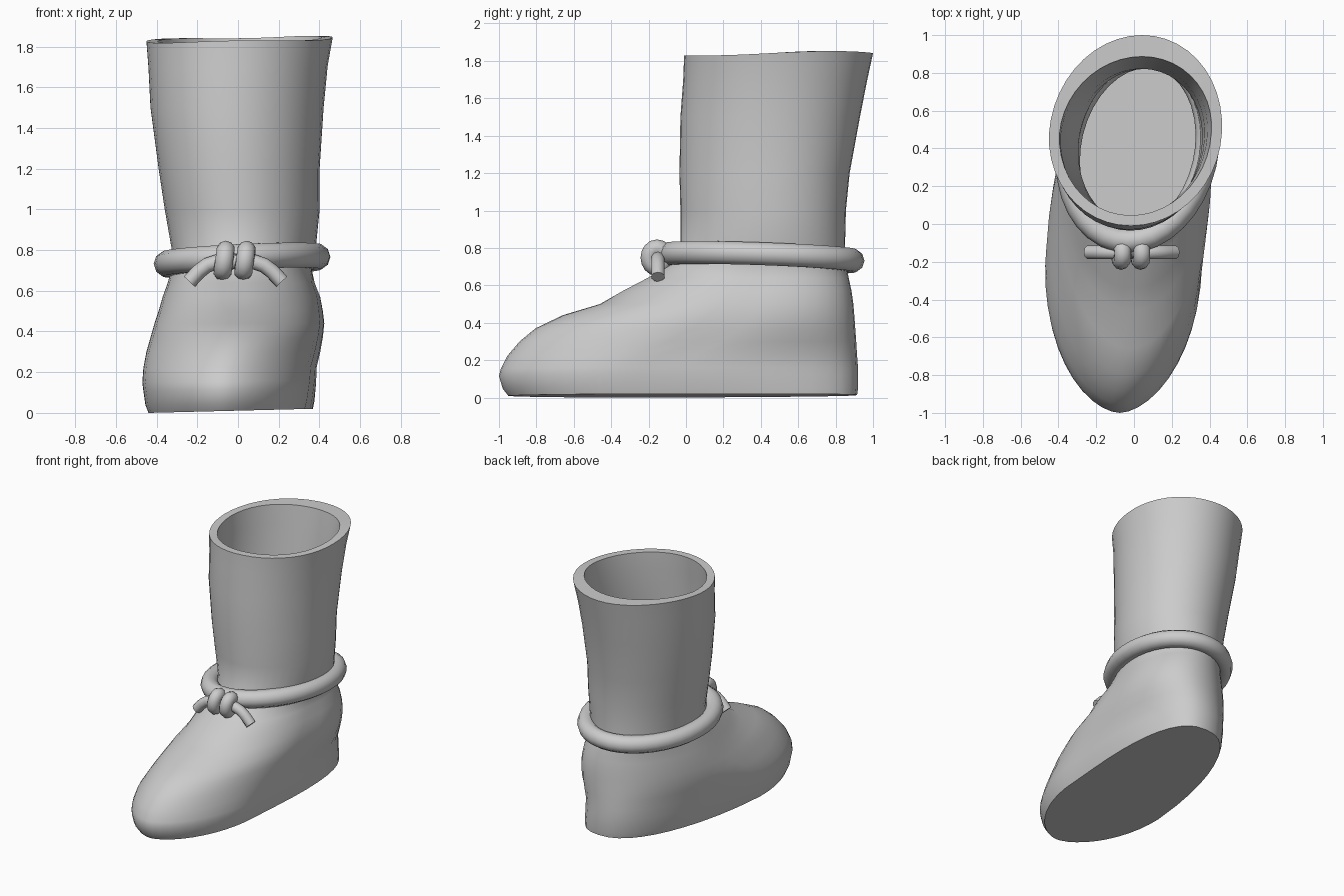
import bpy, bmesh
from math import sin, cos, pi, radians
from mathutils import Vector

cube = bpy.data.objects.get("Cube")
if cube:
    bpy.data.objects.remove(cube)

# One plain grey for the whole boot
GREY = (0.6, 0.6, 0.6, 1)
grey = bpy.data.materials.new("plain_grey")
grey.use_nodes = True
grey.diffuse_color = GREY
grey.node_tree.nodes["Principled BSDF"].inputs["Base Color"].default_value = GREY


def finish(bm, name):
    bmesh.ops.recalc_face_normals(bm, faces=bm.faces)
    mesh = bpy.data.meshes.new(name)
    bm.to_mesh(mesh)
    bm.free()
    obj = bpy.data.objects.new(name, mesh)
    bpy.context.collection.objects.link(obj)
    mesh.materials.append(grey)
    bpy.ops.object.select_all(action="DESELECT")
    obj.select_set(True)
    bpy.context.view_layer.objects.active = obj
    bpy.ops.object.shade_smooth_by_angle(angle=radians(50))


def bridge(bm, a, b):
    for i in range(len(a)):
        j = (i + 1) % len(a)
        bm.faces.new((a[i], a[j], b[j], b[i]))


def tube(name, points, radius, sides=10, closed=False, up=(0, 0, 1)):
    """Sweep a round section along a path."""
    bm = bmesh.new()
    pts = [Vector(p) for p in points]
    n = len(pts)
    rings = []
    for i, p in enumerate(pts):
        before = pts[i - 1] if closed or i else p
        after = pts[(i + 1) % n] if closed or i < n - 1 else p
        along = (after - before).normalized()
        side = along.cross(Vector(up)).normalized()
        top = side.cross(along)
        rings.append([bm.verts.new(p + radius * (side * cos(a) + top * sin(a)))
                      for a in (2 * pi * k / sides for k in range(sides))])
    for a, b in zip(rings, rings[1:]):
        bridge(bm, a, b)
    if closed:
        bridge(bm, rings[-1], rings[0])
    else:
        bm.faces.new(rings[0])
        bm.faces.new(rings[-1])
    finish(bm, name)


# Boot levels: height, right edge, left edge, front, back, y of widest point
LEVELS = [
    (0.00, -.44, .335, -.95, .915, -.26),
    (0.04, -.455, .345, -.98, .92, -.26),
    (0.11, -.465, .355, -1.0, .92, -.25),
    (0.15, -.47, .36, -.99, .92, -.22),
    (0.22, -.465, .365, -.955, .915, -.14),
    (0.30, -.45, .385, -.89, .91, .04),
    (0.37, -.43, .40, -.805, .905, .17),
    (0.44, -.41, .41, -.66, .90, .25),
    (0.50, -.39, .405, -.46, .895, .3),
    (0.57, -.37, .395, -.345, .885, .34),
    (0.64, -.345, .37, -.21, .87, .37),
    (0.71, -.325, .36, -.09, .855, .40),
    (0.80, -.325, .38, -.03, .85, .42),
    (1.00, -.36, .4, -.03, .855, .42),
    (1.20, -.39, .40, -.035, .875, .43),
    (1.50, -.43, .42, -.03, .93, .45),
    (1.70, -.44, .44, -.015, .97, .47),
    (1.835, -.45, .465, -.01, 1.0, .48),
]
SIDES = 44


def power(v, e):
    return abs(v) ** e * (1 if v > 0 else -1)


def boot_ring(bm, z, right, left, front, back, wide):
    foot = max(0, 1 - z / 0.7)
    mid, half = (right + left) / 2, (left - right) / 2
    ring = []
    for k in range(SIDES):
        a = 2 * pi * k / SIDES
        c, s = cos(a), sin(a)
        if s > 0:
            # squarish heel, swung towards the left side
            bulge = 1 - 0.17 * foot
            x = mid + half * power(c, bulge) + (0.035 + 0.115 * foot ** 0.5) * s
            y = wide + (back - wide) * power(s, bulge)
        else:
            # tapered toe, and a skewed front on the shaft
            x = mid + half * power(c, 1 + 0.16 * foot) + 0.02 * s * (1 if foot else 1.2)
            y = wide + (wide - front) * s
        # tilted sole and wavy top edge
        dz = 0.025 * (x + .44) * max(0, 1 - z / 0.3)
        if z > 1.6:
            dz += (0.011 * s + 0.008 * c + 0.005 * sin(3 * a)) * (z - 1.6) / 0.235
        # pinched crease on the instep
        if 0.5 < z < 0.7 and s < -0.99:
            y += 0.012
        ring.append(bm.verts.new((x, y, z + dz)))
    return ring


# Boot shell: outer loft, top rim and an inner lining whose back thickens upwards
bm = bmesh.new()
outer = [boot_ring(bm, *level) for level in LEVELS]
inner = []
for z, right, left, front, back, wide in LEVELS[1:]:
    t = 0.03 + 0.025 * max(0, z - 0.8)
    heel = 0.015 + 0.095 * max(0, z - 0.8)
    inner.append(boot_ring(bm, z, right + t, left - t, front + t, back - heel, wide))
for wall in (outer, inner):
    for a, b in zip(wall, wall[1:]):
        bridge(bm, a, b)
bridge(bm, outer[-1], inner[-1])
bm.faces.new(outer[0])
bm.faces.new(inner[0])
finish(bm, "boot_shell")

# Rope tied round the ankle, leaning to one side
loop = []
for k in range(36):
    a = 2 * pi * k / 36
    x = 0.02 + 0.367 * cos(a) + 0.05 * sin(a)
    y = 0.4 + 0.49 * sin(a)
    loop.append((x, y, 0.748 + 0.055 * x - 0.02 * sin(a)))
tube("ankle_rope", loop, 0.064, closed=True)

# Knot: two fat coils side by side
for name, x in (("right_knot_coil", -0.068), ("left_knot_coil", 0.034)):
    coil = [(x + 0.008 * sin(a), -0.155 + 0.042 * cos(a), 0.748 + 0.052 * sin(a))
            for a in (2 * pi * k / 16 for k in range(16))]
    tube(name, coil, 0.046, closed=True, up=(1, 0, 0))

# Drooping rope ends
for name, side in (("right_rope_end", -1), ("left_rope_end", 1)):
    path = [(-0.012 + side * dx, -0.15, z) for dx, z in
            ((0, .745), (.09, .742), (.14, .725), (.18, .695), (.227, .645))]
    tube(name, path, 0.037, up=(0, 1, 0))
